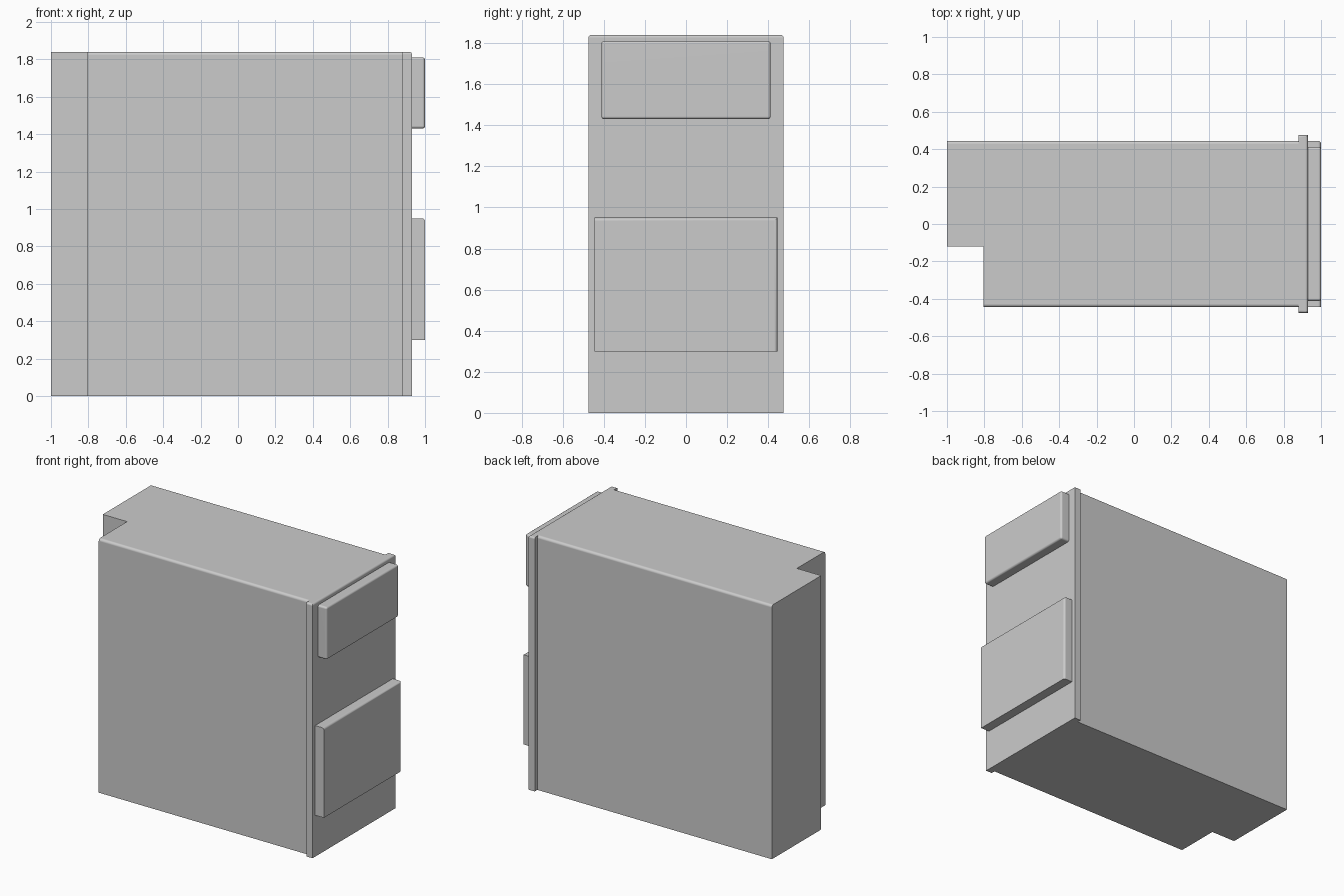
import bpy, bmesh, math

if "Cube" in bpy.data.objects:
    bpy.data.objects.remove(bpy.data.objects["Cube"])


def prism(name, profile, z0, z1, rounded, radius):
    """Extrude an XY profile from z0 to z1 and round the edges picked by rounded(a, b)."""
    bm = bmesh.new()
    base = bm.faces.new([bm.verts.new((x, y, z0)) for x, y in profile])
    ext = bmesh.ops.extrude_face_region(bm, geom=[base])
    for v in ext["geom"]:
        if isinstance(v, bmesh.types.BMVert):
            v.co.z = z1
    bmesh.ops.recalc_face_normals(bm, faces=bm.faces[:])
    edges = [e for e in bm.edges if rounded(e.verts[0].co, e.verts[1].co)]
    bmesh.ops.bevel(bm, geom=edges, offset=radius, offset_type='OFFSET',
                    segments=4, profile=0.5, affect='EDGES')
    mesh = bpy.data.meshes.new(name)
    bm.to_mesh(mesh)
    bm.free()
    obj = bpy.data.objects.new(name, mesh)
    bpy.context.collection.objects.link(obj)
    bpy.ops.object.select_all(action='DESELECT')
    bpy.context.view_layer.objects.active = obj
    obj.select_set(True)
    bpy.ops.object.shade_smooth_by_angle(angle=math.radians(35))
    # keep the large faces flat beside the small fillets
    obj.modifiers.new("flat_faces", 'WEIGHTED_NORMAL').keep_sharp = True
    return obj


def rect(x0, x1, y):
    return [(x0, -y), (x1, -y), (x1, y), (x0, y)]


def both(a, b, axis, value):
    return abs(a[axis] - value) < 1e-4 and abs(b[axis] - value) < 1e-4


TOP = 1.84

# Cabinet body with a notched rear corner and rounded long top edges
prism("cabinet_body",
      [(-0.805, -0.445), (0.88, -0.445), (0.88, 0.445),
       (-1, 0.445), (-1, -0.12), (-0.805, -0.12)], 0, TOP,
      lambda a, b: both(a, b, 2, TOP) and (both(a, b, 1, 0.445) or both(a, b, 1, -0.445)),
      0.018)

# Wider front frame, rounded along its top side and front edges
prism("front_frame", rect(0.88, 0.93, 0.475), 0, TOP,
      lambda a, b: both(a, b, 2, TOP) and not both(a, b, 0, 0.88),
      0.014)

# Upper panel, rounded on every edge except those against the frame
prism("upper_panel", rect(0.93, 1.0, 0.412), 1.43, 1.81,
      lambda a, b: not both(a, b, 0, 0.93),
      0.014)

# Lower panel, rounded on the outer top and side edges, square at the bottom
prism("lower_panel", rect(0.93, 1.0, 0.445), 0.30, 0.95,
      lambda a, b: both(a, b, 0, 1.0) and not both(a, b, 2, 0.30) and not both(a, b, 1, -0.445),
      0.016)
